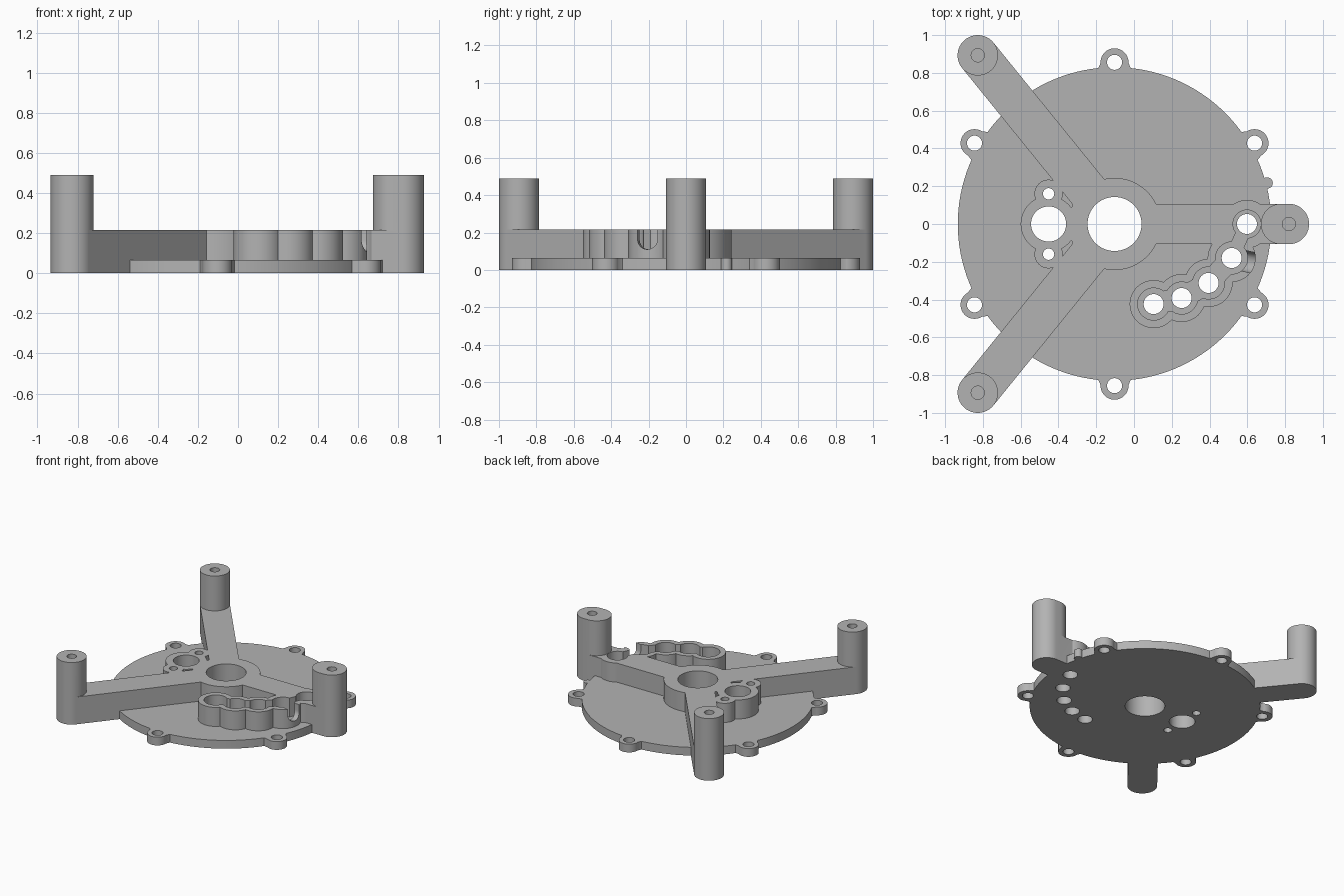
import bpy, math
from math import cos, sin, pi, radians
from mathutils import Vector, Matrix

scene = bpy.context.scene
cube = bpy.data.objects.get("Cube")
if cube:
    bpy.data.objects.remove(cube, do_unlink=True)

PLATE, ARM, POST = 0.065, 0.215, 0.49
HUB = Vector((-0.103, 0))
FEET = [Vector((-0.827, 0.893)), Vector((-0.827, -0.893)), Vector((0.82, 0))]
SOCKETS = [Vector(p) for p in ((0.104, -0.424), (0.252, -0.392), (0.395, -0.312),
                               (0.517, -0.18), (0.598, 0))]

solids = bpy.data.collections.new("solid_pieces")
cutters = bpy.data.collections.new("cutters")
for c in (solids, cutters):
    scene.collection.children.link(c)


def prism(name, outline, z0, z1, target):
    """Extrude a flat outline (counter-clockwise) from z0 to z1."""
    n = len(outline)
    verts = [(x, y, z) for z in (z0, z1) for x, y in outline]
    faces = [tuple(reversed(range(n))), tuple(range(n, 2 * n))]
    faces += [(i, (i + 1) % n, n + (i + 1) % n, n + i) for i in range(n)]
    mesh = bpy.data.meshes.new(name)
    mesh.from_pydata(verts, [], faces)
    ob = bpy.data.objects.new(name, mesh)
    ob.hide_render = True
    target.objects.link(ob)
    return ob


def disc(name, c, r, z0, z1, target, n=48):
    ring = [(c[0] + r * cos(2 * pi * i / n), c[1] + r * sin(2 * pi * i / n)) for i in range(n)]
    return prism(name, ring, z0, z1, target)


def bar(name, a, b, wa, wb, z0, z1, target):
    """Straight bar from a to b with half widths wa and wb."""
    d = (b - a).normalized()
    s = Vector((-d.y, d.x))
    return prism(name, [a - s * wa, b - s * wb, b + s * wb, a + s * wa], z0, z1, target)


# Round base plate
plate = disc("mounting_bracket", HUB, 0.83, 0, PLATE, scene.collection, 128)

# Screw lugs around the rim, with flared roots
for k in range(6):
    d = Vector((cos(radians(30 + 60 * k)), sin(radians(30 + 60 * k))))
    c = HUB + d * 0.856
    disc("lug", c, 0.074, 0, PLATE, solids)
    bar("lug_root", HUB + d * 0.79, c, 0.1, 0.073, 0, PLATE, solids)
    disc("lug_hole", c, 0.04, -0.1, 0.2, cutters, 32)
disc("rim_bump", (0.705, 0.217), 0.03, 0, PLATE, solids, 24)

# Hub, three arms and their posts
disc("hub", HUB, 0.244, 0, ARM, solids, 64)
disc("hub_hole", HUB, 0.143, -0.1, 0.6, cutters, 64)
for f in FEET:
    bar("arm", HUB, f, 0.107, 0.107, 0, ARM, solids)
    disc("post", f, 0.107, 0, POST, solids, 64)
    disc("post_hole", f, 0.035, POST - 0.2, 0.6, cutters, 32)
inner = Vector((0.779, 0))
disc("post_inner", inner, 0.107, 0, POST, solids, 64)
bar("post_middle", inner, FEET[2], 0.107, 0.107, 0, POST, solids)

# Shaft boss with two small screw bosses
disc("shaft_boss", (-0.452, 0), 0.148, 0, ARM, solids)
disc("shaft_hole", (-0.452, 0), 0.093, -0.1, 0.6, cutters)
for s in (-1, 1):
    disc("screw_boss", (-0.452, 0.16 * s), 0.075, 0, ARM, solids, 32)
    disc("screw_hole", (-0.452, 0.16 * s), 0.03, -0.1, 0.6, cutters, 24)

# Curved row of sockets joined by a channel
for i, c in enumerate(SOCKETS):
    last = i == len(SOCKETS) - 1
    disc("socket", c, 0.127, 0, ARM, solids)
    disc("socket_bore", c, 0.074 if last else 0.085, PLATE, ARM + 0.1, cutters)
    disc("socket_hole", c, 0.053, -0.1, 0.6, cutters, 32)
    if not last:
        half = 0.035 if i == 3 else 0.055
        bar("channel", c, SOCKETS[i + 1], half, half, PLATE, ARM + 0.1, cutters)

# Round-bottomed side slot leaving the fourth socket
start = SOCKETS[3]
d = Vector((0.97, -0.22)).normalized()
half = [(0.055 * cos(a), 0.055 * sin(a)) for a in [pi + pi * i / 16 for i in range(17)]]
slot = prism("side_slot", half + [(0.055, 0.2), (-0.055, 0.2)], 0, 0.17, cutters)
side = Vector((-d.y, d.x, 0))
along = Vector((d.x, d.y, 0))
frame = Matrix((side, Vector((0, 0, 1)), along)).transposed().to_4x4()
slot.data.transform(Matrix.Translation((start.x, start.y, 0.165)) @ frame)

# Fuse all pieces, then cut all openings
for group, op in ((solids, 'UNION'), (cutters, 'DIFFERENCE')):
    m = plate.modifiers.new(op.lower(), 'BOOLEAN')
    m.operand_type = 'COLLECTION'
    m.collection = group
    m.operation = op
    m.solver = 'EXACT'
    m.use_self = True
bpy.context.view_layer.update()
final = bpy.data.meshes.new_from_object(plate.evaluated_get(bpy.context.evaluated_depsgraph_get()))
plate.modifiers.clear()
plate.data = final
for group in (solids, cutters):
    for ob in list(group.objects):
        bpy.data.objects.remove(ob, do_unlink=True)
    bpy.data.collections.remove(group)

# Grey finish and smooth round walls
grey = bpy.data.materials.new("plain_grey")
grey.use_nodes = True
colour = (0.45, 0.45, 0.45, 1)
grey.diffuse_color = colour
grey.node_tree.nodes["Principled BSDF"].inputs["Base Color"].default_value = colour
final.materials.clear()
final.materials.append(grey)
plate.hide_render = False
bpy.ops.object.select_all(action='DESELECT')
plate.select_set(True)
bpy.context.view_layer.objects.active = plate
bpy.ops.object.shade_smooth_by_angle(angle=radians(30))
